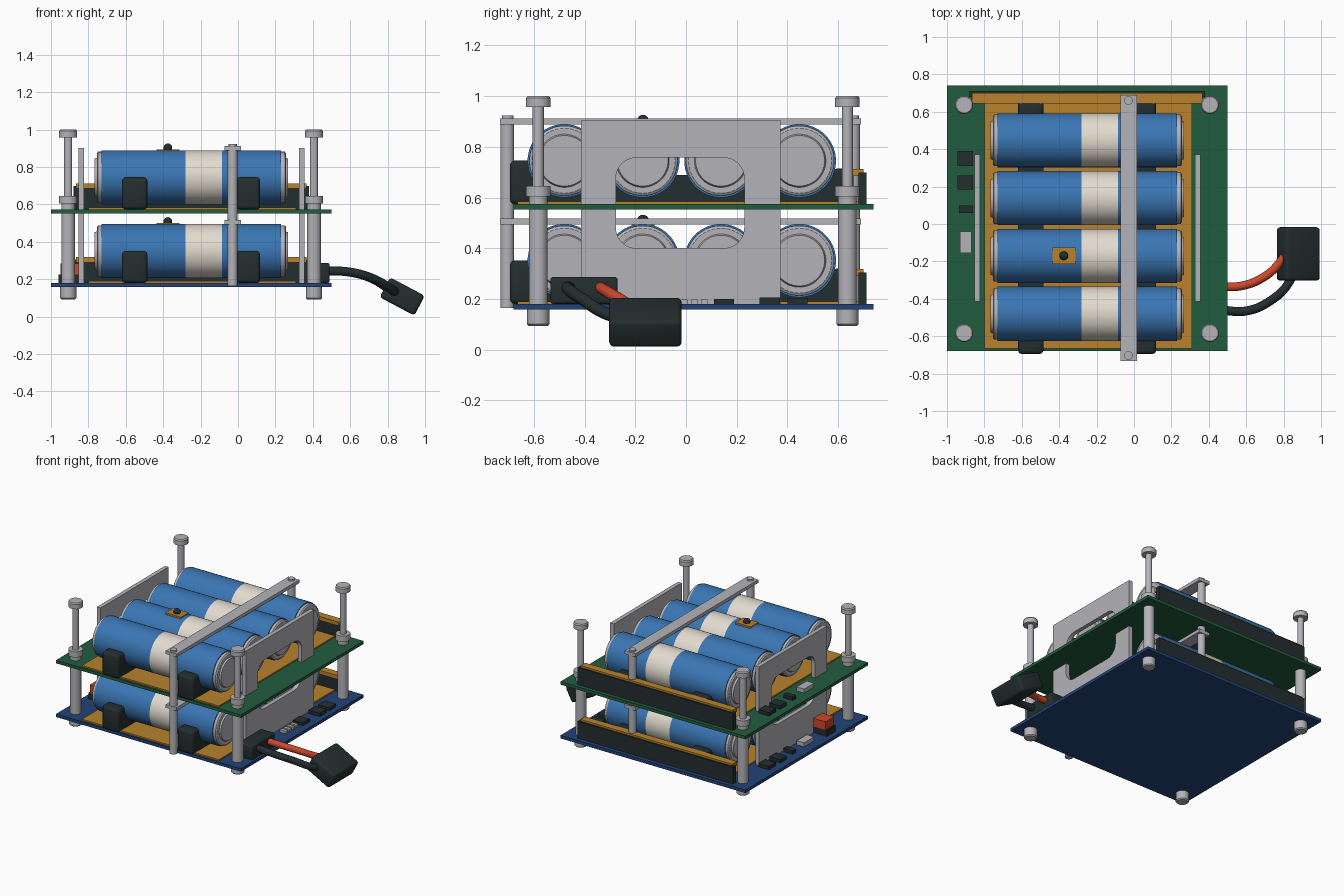
import bpy, bmesh, math
from mathutils import Matrix, Vector

cube = bpy.data.objects.get("Cube")
if cube:
    bpy.data.objects.remove(cube, do_unlink=True)


def material(name, rgb):
    # sRGB bytes to linear
    lin = [((c / 255 + 0.055) / 1.055) ** 2.4 for c in rgb] + [1]
    m = bpy.data.materials.new(name)
    m.use_nodes = True
    m.diffuse_color = lin
    m.node_tree.nodes["Principled BSDF"].inputs["Base Color"].default_value = lin
    return m


STEEL = material("steel grey", (180, 180, 185))
BLUE = material("cell blue", (58, 118, 180))
CREAM = material("cream band", (226, 219, 207))
ORANGE = material("amber insulation", (184, 130, 44))
DARK = material("dark plastic", (36, 46, 47))
GREEN = material("green board", (34, 92, 62))
NAVY = material("navy board", (34, 66, 118))
RED = material("red plastic", (204, 72, 44))


def finish(name, bm, mats, smooth=False):
    bmesh.ops.recalc_face_normals(bm, faces=bm.faces)
    me = bpy.data.meshes.new(name)
    bm.to_mesh(me)
    bm.free()
    for m in mats:
        me.materials.append(m)
    ob = bpy.data.objects.new(name, me)
    bpy.context.collection.objects.link(ob)
    if smooth:
        bpy.ops.object.select_all(action="DESELECT")
        ob.select_set(True)
        bpy.context.view_layer.objects.active = ob
        bpy.ops.object.shade_smooth_by_angle(angle=math.radians(35))
    return ob


def box(name, x, y, z, mat, bevel=0):
    """Box from (min, max) ranges, optionally with rounded edges."""
    bm = bmesh.new()
    bmesh.ops.create_cube(bm, size=1)
    for v in bm.verts:
        v.co = [r[0] if c < 0 else r[1] for c, r in zip(v.co, (x, y, z))]
    if bevel:
        bmesh.ops.bevel(bm, geom=bm.edges[:], offset=bevel, segments=3,
                        profile=0.5, affect="EDGES")
    return finish(name, bm, [mat], bevel > 0)


def lathe(name, profile, at, mats, rule=None, sides=24, along_x=False):
    """Revolve (position, radius) points about an upright or lengthwise axis."""
    bm = bmesh.new()
    rings = []
    for h, r in profile:
        ring = []
        for i in range(sides):
            a = math.tau * (i + 0.5) / sides
            u, w = r * math.cos(a), r * math.sin(a)
            ring.append(bm.verts.new((h, u, w) if along_x else (u, w, h)))
        rings.append(ring)
    for lo, hi in zip(rings, rings[1:]):
        for i in range(sides):
            j = (i + 1) % sides
            bm.faces.new((lo[i], lo[j], hi[j], hi[i]))
    bm.faces.new(rings[0])
    bm.faces.new(rings[-1])
    if rule:
        for f in bm.faces:
            f.material_index = rule(f.calc_center_median())
    bmesh.ops.translate(bm, verts=bm.verts, vec=at)
    return finish(name, bm, mats, True)


def rod(name, x, y, z, r, mat=STEEL, sides=24):
    return lathe(name, [(z[0], r), (z[1], r)], (x, y, 0), [mat], sides=sides)


def arch(name, x, outer, inner, mid):
    """Half of a side plate, with a rounded opening facing the middle height."""
    r, s = 0.08, math.copysign(1, outer - mid)
    y0, y1, h0, h1 = -0.415, 0.372, -0.277, 0.23
    pts = [(y0, mid), (y0, outer), (y1, outer), (y1, mid), (h1, mid)]
    for cy, start in ((h1 - r, 0), (h0 + r, 90)):
        for k in range(7):
            a = math.radians(start + 15 * k)
            pts.append((cy + r * math.cos(a), inner + s * r * (math.sin(a) - 1)))
    pts.append((h0, mid))
    bm = bmesh.new()
    face = bm.faces.new([bm.verts.new((x[0], *p)) for p in pts])
    ext = bmesh.ops.extrude_face_region(bm, geom=[face])["geom"]
    moved = [g for g in ext if isinstance(g, bmesh.types.BMVert)]
    bmesh.ops.translate(bm, verts=moved, vec=(x[1] - x[0], 0, 0))
    return finish(name, bm, [STEEL])


def wire(name, points, r, mat):
    cu = bpy.data.curves.new(name, "CURVE")
    cu.dimensions = "3D"
    cu.bevel_depth, cu.bevel_resolution, cu.use_fill_caps = r, 4, True
    sp = cu.splines.new("BEZIER")
    sp.bezier_points.add(len(points) - 1)
    for bp, p in zip(sp.bezier_points, points):
        bp.co = p
        bp.handle_left_type = bp.handle_right_type = "AUTO"
    cu.materials.append(mat)
    ob = bpy.data.objects.new(name, cu)
    bpy.context.collection.objects.link(ob)
    bpy.ops.object.select_all(action="DESELECT")
    ob.select_set(True)
    bpy.context.view_layer.objects.active = ob
    bpy.ops.object.convert(target="MESH")


def cell_colour(c):
    # steel ends, blue sleeve, cream band
    if c.x < -0.731 or c.x > 0.231:
        return 0
    return 2 if -0.28 < c.x < -0.085 else 1


R = 0.145
CELL = [(-0.768, 0.1), (-0.755, 0.105), (-0.755, 0.128), (-0.748, 0.138),
        (-0.73, 0.138), (-0.73, R), (-0.28, R), (-0.085, R), (0.23, R),
        (0.23, 0.138), (0.25, 0.138), (0.257, 0.128), (0.257, 0.105),
        (0.268, 0.1)]

# Two identical layers, each on its own circuit board
for layer, top, board in (("lower", 0.18, NAVY), ("upper", 0.574, GREEN)):
    def z(a, b):
        return (top + a, top + b)

    box(layer + "_board", (-1, 0.5), (-0.68, 0.74), z(-0.022, 0), board)
    box(layer + "_insulating_sheet", (-0.8, 0.31), (-0.665, 0.69), z(0, 0.01), ORANGE)

    # Battery cells
    for i in range(4):
        lathe(f"{layer}_cell_{i + 1}", CELL, (0, 0.447 - 0.309 * i, top + 0.171),
              [STEEL, BLUE, CREAM], cell_colour, 40, True)

    # Cell cradles with raised end stops
    for side, x in (("left", (-0.62, -0.485)), ("right", (-0.01, 0.118))):
        box(f"{layer}_cradle_{side}", x, (-0.62, 0.6), z(0.005, 0.115), DARK)
        box(f"{layer}_front_stop_{side}", x, (-0.695, -0.595), z(0, 0.172), DARK, 0.02)
        box(f"{layer}_back_stop_{side}", x, (0.575, 0.66), z(0, 0.14), DARK, 0.02)

    # Back rail
    box(layer + "_back_rail", (-0.88, 0.38), (0.68, 0.712), z(0, 0.125), DARK)
    box(layer + "_back_rail_strip", (-0.865, 0.365), (0.645, 0.7), z(0.11, 0.138), ORANGE)

    # Clamp bar over the cells
    box(layer + "_clamp_bar", (-0.073, 0.015), (-0.733, 0.69), z(0.314, 0.338), STEEL)
    for end, y in (("front", -0.703), ("back", 0.66)):
        rod(f"{layer}_clamp_screw_{end}", -0.029, y, z(0.338, 0.35), 0.023)

    # Temperature sensor
    box(layer + "_sensor_pad", (-0.437, -0.312), (-0.215, -0.125), z(0.308, 0.321), ORANGE)
    lathe(layer + "_sensor_bead", [(0.024 * math.sin(a), 0.024 * math.cos(a) + 1e-4)
          for a in [math.radians(-90 + 20 * k) for k in range(10)]],
          (-0.375, -0.17, top + 0.328), [DARK], sides=16)

    # Chips along the left edge
    for i, (x, y) in enumerate((((-0.945, -0.86), (0.31, 0.39)),
                                ((-0.945, -0.86), (0.185, 0.26)),
                                ((-0.935, -0.86), (0.06, 0.1)))):
        box(f"{layer}_chip_{i + 1}", x, y, z(0, 0.025), DARK)
    box(layer + "_socket", (-0.93, -0.87), (-0.155, -0.04), z(0, 0.03), STEEL)

# Clamp posts
rod("front_clamp_post", -0.029, -0.705, (0.165, 0.89), 0.027)
rod("back_clamp_post", -0.029, 0.66, (0.175, 0.89), 0.027)

# Side plates with a rounded window
for side, x in (("left", (-0.853, -0.823)), ("right", (0.325, 0.355))):
    arch(f"upper_side_plate_{side}", x, 0.903, 0.757, 0.565)
    arch(f"lower_side_plate_{side}", x, 0.18, 0.4, 0.565)

# Corner bolts, spacers and nuts
for sx, x in (("left", -0.908), ("right", 0.406)):
    for sy, y in (("front", -0.583), ("back", 0.637)):
        tag = f"{sy}_{sx}"
        rod("bolt_shaft_" + tag, x, y, (0.1, 0.98), 0.022)
        lathe("bolt_head_" + tag, [(0.958, 0.05), (0.992, 0.05), (1.0, 0.044)],
              (x, y, 0), [STEEL], sides=12)
        rod("spacer_" + tag, x, y, (0.18, 0.552), 0.037)
        rod("washer_" + tag, x, y, (0.574, 0.605), 0.037)
        rod("nut_" + tag, x, y, (0.604, 0.646), 0.05, sides=12)
        lathe("foot_nut_" + tag, [(0.093, 0.038), (0.1, 0.045), (0.158, 0.045)],
              (x, y, 0), [STEEL], sides=12)

# Parts on the right edge of the lower board
box("right_chip_back", (0.37, 0.46), (0.4, 0.48), (0.18, 0.203), DARK)
box("right_chip_middle", (0.37, 0.46), (0.29, 0.37), (0.18, 0.205), DARK)
box("right_chip_front", (0.37, 0.45), (0.11, 0.19), (0.18, 0.2), DARK)
for i in range(4):
    y = -0.06 + 0.04 * i
    box(f"right_pin_{i + 1}", (0.38, 0.43), (y, y + 0.025), (0.18, 0.198), STEEL)

# Small two-part connector on the left edge
box("left_connector_base", (-0.96, -0.85), (-0.36, -0.26), (0.18, 0.225), DARK)
box("left_connector_top", (-0.95, -0.84), (-0.36, -0.26), (0.225, 0.285), RED)

# Power lead: board socket, two wires and tilted plug
box("power_socket", (0.375, 0.49), (-0.535, -0.27), (0.18, 0.287), DARK, 0.012)
wire("red_wire", [(0.46, -0.335, 0.245), (0.58, -0.33, 0.24), (0.7, -0.28, 0.21),
                  (0.78, -0.205, 0.165), (0.83, -0.13, 0.13)], 0.023, RED)
wire("black_wire", [(0.46, -0.46, 0.245), (0.6, -0.465, 0.238), (0.73, -0.41, 0.2),
                    (0.83, -0.31, 0.14), (0.86, -0.22, 0.12)], 0.024, DARK)
plug = box("power_plug", (-0.105, 0.105), (-0.143, 0.143), (-0.06, 0.06), DARK, 0.018)
plug.data.transform(Matrix.Translation(Vector((0.878, -0.16, 0.108)))
                    @ Matrix.Rotation(math.radians(28), 4, "Y"))
